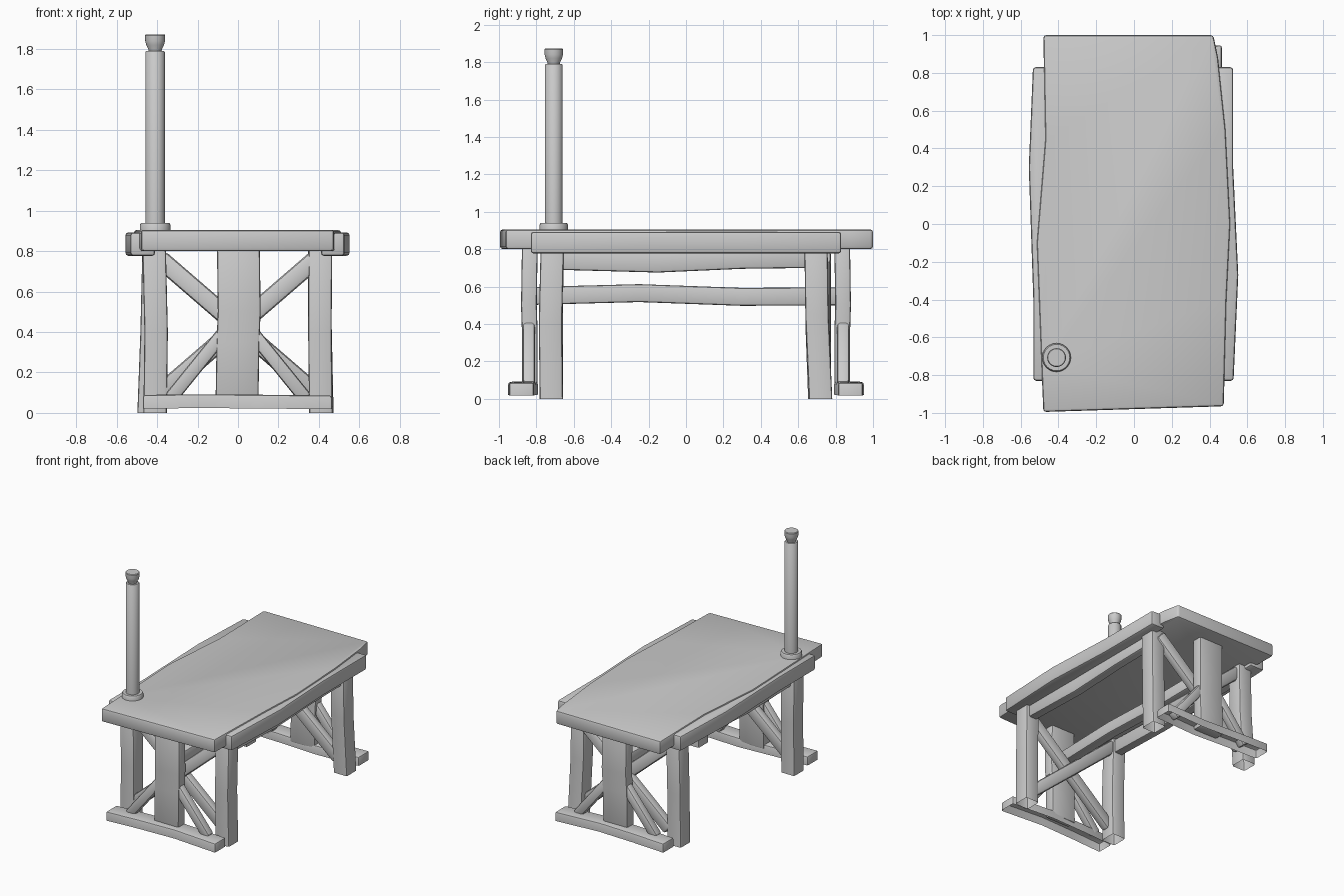
import bpy, bmesh, math
from mathutils import Vector

X, Y, Z = Vector((1, 0, 0)), Vector((0, 1, 0)), Vector((0, 0, 1))

if "Cube" in bpy.data.objects:
    bpy.data.objects.remove(bpy.data.objects["Cube"], do_unlink=True)

grey = bpy.data.materials.new("plain grey")
grey.use_nodes = True
grey.diffuse_color = (0.6, 0.6, 0.6, 1)
grey.node_tree.nodes["Principled BSDF"].inputs["Base Color"].default_value = grey.diffuse_color


def finish(name, bm, bevel=0.012, open_below=False):
    """Soften the sharp edges, optionally leave the underside open, add the object."""
    bmesh.ops.recalc_face_normals(bm, faces=bm.faces)
    if open_below:
        under = [f for f in bm.faces if f.normal.z < -0.9]
        bmesh.ops.delete(bm, geom=under, context='FACES')
    if bevel:
        sharp = [e for e in bm.edges if len(e.link_faces) == 2
                 and e.calc_face_angle() > math.radians(35)]
        bmesh.ops.bevel(bm, geom=sharp, offset=bevel, segments=2,
                        profile=0.5, affect='EDGES')
    mesh = bpy.data.meshes.new(name)
    bm.to_mesh(mesh)
    bm.free()
    mesh.materials.append(grey)
    obj = bpy.data.objects.new(name, mesh)
    bpy.context.collection.objects.link(obj)
    bpy.ops.object.select_all(action='DESELECT')
    obj.select_set(True)
    bpy.context.view_layer.objects.active = obj
    bpy.ops.object.shade_smooth_by_angle(angle=math.radians(40))
    return obj


def beam(name, path, u, v, hu, hv, **options):
    """Timber with a rectangular section (half sizes hu, hv) along a path."""
    bm = bmesh.new()
    rings = []
    for p in path:
        c = Vector(p)
        rings.append([bm.verts.new(c + u * hu * a + v * hv * b)
                      for a, b in ((-1, -1), (1, -1), (1, 1), (-1, 1))])
    for r, s in zip(rings, rings[1:]):
        for i in range(4):
            j = (i + 1) % 4
            bm.faces.new((r[i], r[j], s[j], s[i]))
    bm.faces.new(rings[0])
    bm.faces.new(rings[-1])
    return finish(name, bm, **options)


def slab(name, outline, low, high, bevel=0.015):
    """Board cut to an outline in plan."""
    bm = bmesh.new()
    face = bm.faces.new([bm.verts.new((x, y, low)) for x, y in outline])
    top = bmesh.ops.extrude_face_region(bm, geom=[face])
    for g in top["geom"]:
        if isinstance(g, bmesh.types.BMVert):
            g.co.z = high
    return finish(name, bm, bevel)


def turned(name, profile, x, y, sides=24):
    """Round part spun from a radius and height profile."""
    bm = bmesh.new()
    verts = [bm.verts.new((x + r, y, z)) for r, z in profile]
    edges = [bm.edges.new(pair) for pair in zip(verts, verts[1:])]
    bmesh.ops.spin(bm, geom=verts + edges, cent=(x, y, 0), axis=Z,
                   angle=math.tau, steps=sides)
    bmesh.ops.remove_doubles(bm, verts=bm.verts, dist=0.0005)
    return finish(name, bm, bevel=0)


# Table top: one wide board and two side boards
slab("table_top", [(-0.48, 1), (0.42, 1), (0.445, 0.88), (0.485, 0.5), (0.51, 0),
                   (0.49, -0.4), (0.475, -0.965), (-0.48, -0.995), (-0.49, -0.75),
                   (-0.515, -0.1), (-0.47, 0.45)], 0.8, 0.905)
slab("left_side_board", [(0.41, 0.83), (0.525, 0.83), (0.525, 0.3), (0.552, -0.27),
                         (0.527, -0.83), (0.41, -0.83)], 0.777, 0.893)
slab("right_side_board", [(-0.41, 0.83), (-0.535, 0.83), (-0.557, 0.3), (-0.533, -0.4),
                          (-0.533, -0.83), (-0.41, -0.83)], 0.777, 0.893)

# Legs: gently crooked posts, open underneath
leg_paths = {
    "front_right_leg": [(-0.415, -0.715, 0.82), (-0.405, -0.72, 0.4), (-0.41, -0.72, 0)],
    "front_left_leg": [(0.408, -0.715, 0.82), (0.405, -0.725, 0.4), (0.41, -0.72, 0)],
    "back_right_leg": [(-0.415, 0.70, 0.82), (-0.425, 0.7, 0.4), (-0.44, 0.715, 0)],
    "back_left_leg": [(0.405, 0.695, 0.82), (0.405, 0.70, 0.45), (0.415, 0.72, 0)],
}
for name, path in leg_paths.items():
    beam(name, path, X, Y, 0.058, 0.062, open_below=True)

# Each end: foot rail, centre plank, crossed braces and short struts
for end, s in (("front", -1), ("back", 1)):
    beam(end + "_foot_rail",
         [(-0.47, s * 0.885, 0.055), (-0.2, s * 0.872, 0.058), (0.1, s * 0.858, 0.056),
          (0.465, s * 0.88, 0.052)], Y, Z, 0.066, 0.034, open_below=True)
    beam(end + "_centre_plank",
         [(0.002, s * 0.835, 0.82), (0.006, s * 0.84, 0.5), (0, s * 0.835, 0.35),
          (-0.005, s * 0.835, 0.06)], X, Y, 0.106, 0.042)
    for side, m in (("right", -1), ("left", 1)):
        y = s * (0.72 + 0.02 * m)
        start, stop = Vector((m * 0.39, y, 0.765)), Vector((-m * 0.38, y, 0.1))
        across = (stop - start).normalized().cross(Y)
        beam(f"{end}_{side}_long_brace", [start, stop], across, Y, 0.046, 0.035, bevel=0.02)
        start, stop = Vector((m * 0.06, s * 0.84, 0.41)), Vector((m * 0.335, s * 0.84, 0.07))
        across = (stop - start).normalized().cross(Y)
        beam(f"{end}_{side}_short_strut", [start, stop], across, Y, 0.034, 0.032, bevel=0.015)

# Lengthwise timbers
beam("centre_stretcher", [(0, -0.82, 0.55), (0, -0.25, 0.565), (0, 0.3, 0.545),
                          (0, 0.82, 0.548)], X, Z, 0.04, 0.048)
for side, m in (("right", -1), ("left", 1)):
    beam(side + "_apron", [(m * 0.405, -0.7, 0.745), (m * 0.405, -0.15, 0.73),
                           (m * 0.405, 0.3, 0.75), (m * 0.405, 0.7, 0.755)],
         X, Z, 0.036, 0.055)

# Upright pole with a collar and a small cup-shaped cap
px, py = -0.41, -0.707
turned("pole_collar", [(0, 0.89), (0.076, 0.89), (0.076, 0.93), (0.07, 0.94), (0, 0.94)], px, py)
turned("pole", [(0, 0.92), (0.048, 0.92), (0.048, 1.785), (0.044, 1.79), (0, 1.79)], px, py)
turned("pole_cap", [(0, 1.78), (0.03, 1.78), (0.034, 1.8), (0.044, 1.82), (0.049, 1.84),
                    (0.05, 1.868), (0.046, 1.873), (0, 1.873)], px, py)
